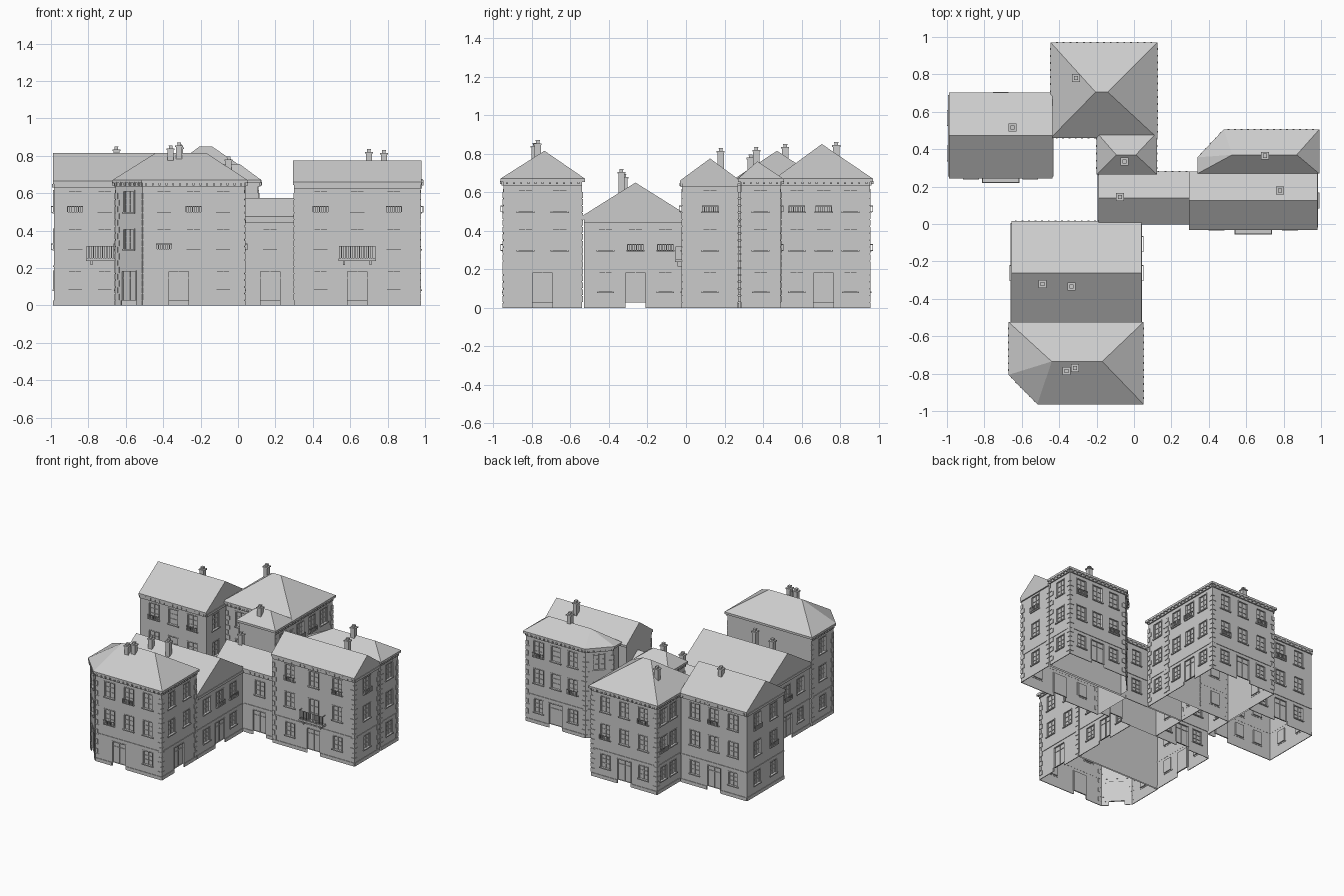
import bpy, bmesh, math
from mathutils import Vector

if "Cube" in bpy.data.objects:
    bpy.data.objects.remove(bpy.data.objects["Cube"])

FLOORS = [(0.085, 0.18, 0.072), (0.30, 0.405, 0.076), (0.50, 0.61, 0.076)]  # z0, z1, width
REC = 0.009


def finish(bm, name, fix=True):
    if fix:
        bmesh.ops.recalc_face_normals(bm, faces=bm.faces[:])
    me = bpy.data.meshes.new(name)
    bm.to_mesh(me)
    bm.free()
    ob = bpy.data.objects.new(name, me)
    bpy.context.collection.objects.link(ob)
    return ob


class Edge:
    """Local wall frame: u along the wall, v outward, z up."""
    def __init__(self, a, b):
        self.a = Vector((a[0], a[1], 0))
        d = Vector((b[0], b[1], 0)) - self.a
        self.len = d.length
        self.d = d.normalized()
        self.n = Vector((self.d.y, -self.d.x, 0))

    def p(self, u, v, z):
        return self.a + self.d * u + self.n * v + Vector((0, 0, z))

    def quad(self, bm, pts):
        bm.faces.new([bm.verts.new(self.p(*q)) for q in pts])

    def box(self, bm, u0, u1, v0, v1, z0, z1):
        vs = [bm.verts.new(self.p(u, v, z)) for z in (z0, z1)
              for u, v in ((u0, v0), (u1, v0), (u1, v1), (u0, v1))]
        for f in ((3, 2, 1, 0), (4, 5, 6, 7), (0, 1, 5, 4), (1, 2, 6, 5), (2, 3, 7, 6), (3, 0, 4, 7)):
            bm.faces.new([vs[i] for i in f])


def wall_panel(bm, e, h, holes):
    # wall face split into cells, with recessed panels in the openings
    us = sorted({0, e.len, *[q for o in holes for q in o[:2]]})
    zs = sorted({0, h, *[q for o in holes for q in o[2:4]]})
    for u0, u1 in zip(us, us[1:]):
        for z0, z1 in zip(zs, zs[1:]):
            u, z = (u0 + u1) / 2, (z0 + z1) / 2
            if any(o[0] < u < o[1] and (o[2] < z or o[4]) and z < o[3] for o in holes):
                continue
            e.quad(bm, [(u0, 0, z0), (u1, 0, z0), (u1, 0, z1), (u0, 0, z1)])
    for u0, u1, z0, z1, door in holes:
        c = [(u0, z0), (u1, z0), (u1, z1), (u0, z1)]
        e.quad(bm, [(u, -REC, z) for u, z in c])
        for (ua, za), (ub, zb) in zip(c, c[1:] + c[:1]):
            e.quad(bm, [(ua, 0, za), (ub, 0, zb), (ub, -REC, zb), (ua, -REC, za)])


def joinery(bm, e, u0, u1, z0, z1, door):
    # surround, glazing bars and sill (or door leaves)
    t, m = 0.006, (u0 + u1) / 2
    for s in ((u0 - t, u0, z0, z1 + t), (u1, u1 + t, z0, z1 + t), (u0, u1, z1, z1 + t)):
        e.box(bm, s[0], s[1], -0.002, 0.003, s[2], s[3])
    e.box(bm, m - 0.002, m + 0.002, -REC, -0.004, z0, z1)
    for k in ((0.78,) if door else (0.34, 0.67)):
        z = z0 + (z1 - z0) * k
        e.box(bm, u0, u1, -REC, -0.005, z - 0.0015, z + 0.0015)
    if not door:
        e.box(bm, u0 - 0.009, u1 + 0.009, -0.002, 0.008, z0 - 0.008, z0)
        for s in (u0, u1 - 0.004):
            e.box(bm, s, s + 0.004, -REC, -0.003, z0, z1)


def railing(bm, e, c, w, z0, z1, depth):
    # bars on the front and both sides
    a, b, t = c - w / 2, c + w / 2, 0.0035
    for z in (z0, z1 - t):
        e.box(bm, a, b, depth - t, depth, z, z + t)
        e.box(bm, a, a + t, 0, depth, z, z + t)
        e.box(bm, b - t, b, 0, depth, z, z + t)
    n = round(w / 0.0125)
    for i in range(n + 1):
        u = a + (w - t) * i / n
        e.box(bm, u, u + t, depth - t, depth, z0, z1)


def balcony(bm, e, c):
    e.box(bm, c - 0.1, c + 0.1, 0, 0.036, 0.238, 0.25)
    for u in (c - 0.075, c + 0.065):
        e.box(bm, u, u + 0.01, 0, 0.025, 0.215, 0.238)
    railing(bm, e, c, 0.195, 0.25, 0.318, 0.035)


def outset(poly, d):
    out, n = [], len(poly)
    for i in range(n):
        n1 = Edge(poly[i - 1], poly[i]).n
        n2 = Edge(poly[i], poly[(i + 1) % n]).n
        m = (n1 + n2) * (d / (1 + n1.dot(n2)))
        out.append((poly[i][0] + m.x, poly[i][1] + m.y))
    return out


def roof(name, poly, ridge, top, eave, hip):
    if hip:
        outer = outset(poly, 0.016)
    else:
        cx = sum(p[0] for p in poly) / 4
        cy = sum(p[1] for p in poly) / 4
        outer = [(x + math.copysign(0.005, x - cx), y + math.copysign(0.012, y - cy)) for x, y in poly]
        ridge = [(min(p[0] for p in outer), cy), (max(p[0] for p in outer), cy)]
    bm = bmesh.new()
    rings = [[bm.verts.new((x, y, z)) for x, y in pl]
             for pl, z in ((outer, eave), (outer, eave - 0.016), (poly, eave - 0.016))]
    peak = [bm.verts.new((x, y, top)) for x, y in ridge]
    mid = (ridge[0][0] + ridge[1][0]) / 2
    near = [peak[0] if x < mid else peak[1] for x, y in outer]
    n = len(poly)
    for i in range(n):
        j = (i + 1) % n
        f = [rings[0][i], rings[0][j], near[j]]
        bm.faces.new(f if near[i] is near[j] else f + [near[i]])
        for r, s in zip(rings, rings[1:]):
            bm.faces.new((s[i], s[j], r[j], r[i]))
    finish(bm, name + "_roof")


def building(name, poly, specs, top, eave, ridge=None, floors=3):
    # each spec: exposed range t0, t1, window count, door position, railed (floor, bay) pairs, balcony bay
    walls, det = bmesh.new(), bmesh.new()
    h, hip, n = eave - 0.016, ridge is not None, len(poly)
    for i, s in enumerate(specs):
        e = Edge(poly[i], poly[(i + 1) % n])
        holes = []
        if s:
            t0, t1, cnt, door, rails, balc = (list(s) + [None, (), None])[:6] if len(s) == 3 else s
            a, w = t0 * e.len, (t1 - t0) * e.len
            pos = lambda k: a + w / 2 + w * 0.87 * ((k + 0.5) / cnt - 0.5)
            if door is not None:
                c = pos(door)
                dw = min(0.052, w * 0.4)
                holes.append((c - dw, c + dw, 0.027, 0.18, True))
            for f, (z0, z1, ww) in enumerate(FLOORS[:floors]):
                for k in range(cnt):
                    c = pos(k)
                    if f == 0 and door is not None and abs(c - pos(door)) < 0.1:
                        continue
                    lo = 0.25 if f == 1 and balc == k else z0
                    holes.append((c - ww / 2, c + ww / 2, lo, z1, False))
                    if (f, k) in rails:
                        railing(det, e, c, 0.085, z0 - 0.004, z0 + 0.03, 0.016)
            if balc is not None:
                balcony(det, e, pos(balc))
            for o in holes:
                joinery(det, e, *o)
            # plinth, string course and cornice
            cuts = sorted([(o[0], o[1]) for o in holes if o[4]])
            u = a
            for p, q in cuts + [(a + w, 0)]:
                e.box(det, u, p - 0.006 if q else p, -0.001, 0.004, 0, 0.025)
                u = q + 0.006
            e.box(det, a, a + w, -0.001, 0.004, 0.205, 0.213)
            e.box(det, a, a + w, -0.001, 0.009, h - 0.018, h)
            # brackets under the eaves
            if hip or i % 2 == 0:
                m = max(2, round(w / 0.036))
                for k in range(m):
                    u = a + w * (k + 0.5) / m
                    e.box(det, u - 0.005, u + 0.005, 0, 0.018 if hip else 0.013, h - 0.012, h + 0.005)
            # corner stones
            if hip or name == "right_front_house":
                for k in range(int((h - 0.05) / 0.036)):
                    z, ln = 0.03 + k * 0.036, (0.03, 0.018)[k % 2]
                    if t0 == 0:
                        e.box(det, -0.004, ln, -0.001, 0.004, z, z + 0.03)
                    if t1 == 1:
                        e.box(det, e.len - ln, e.len + 0.004, -0.001, 0.004, z, z + 0.03)
        wall_panel(walls, e, h, holes)
    bmesh.ops.remove_doubles(walls, verts=walls.verts[:], dist=0.0002)
    finish(walls, name + "_walls", False)
    finish(det, name + "_trim")
    roof(name, poly, ridge, top, eave, hip)


def rect(x0, y0, x1, y1):
    return [(x0, y0), (x1, y0), (x1, y1), (x0, y1)]


# gabled houses (wall order: front, right, back, left)
building("back_left_house", rect(-0.985, 0.255, -0.44, 0.69),
         [(0, 1, 3, 2, {(2, 0), (2, 2)}, 1), (0, 0.5, 1), (0, 1, 3, 1, {(2, 1)}, None),
          (0, 1, 2, None, {(2, 0), (1, 1)}, None)], 0.815, 0.665)
building("link_house", rect(-0.185, 0.01, 0.30, 0.27),
         [(0.47, 1, 1, 0, (), None), None, (0, 0.39, 1), (0, 1, 1)], 0.575, 0.475, floors=2)
building("right_front_house", rect(0.30, -0.02, 0.975, 0.27),
         [(0, 1, 3, 1, {(2, 0), (2, 2)}, 1), (0, 1, 1, None, {(2, 0)}, None), None, None], 0.775, 0.66)
building("front_left_house", rect(-0.65, -0.53, 0.035, 0.005),
         [None, (0, 1, 3, 1, {(1, 1), (1, 2)}, None), (0.33, 1, 3, 1, (), None),
          (0, 1, 3, 1, {(1, 1)}, None)], 0.65, 0.475, floors=2)

# hipped houses, two of them with a cut corner
building("back_house", rect(-0.43, 0.475, 0.11, 0.955),
         [(0, 0.44, 1), (0, 1, 3, 1, {(2, 0), (2, 1)}, None), (0, 1, 3, 1, {(1, 0), (2, 2)}, None),
          (0, 0.55, 2, None, {(1, 0)}, None)], 0.85, 0.67, [(-0.205, 0.705), (-0.14, 0.705)])
building("small_back_house", rect(-0.185, 0.28, 0.108, 0.475),
         [None, (0, 1, 1), None, (0, 1, 1)], 0.755, 0.67, [(-0.095, 0.37), (0.01, 0.37)])
building("right_back_house", [(0.355, 0.285), (0.975, 0.285), (0.975, 0.49), (0.487, 0.49), (0.355, 0.35)],
         [None, (0, 1, 1), (0, 1, 3, 1, {(2, 0), (1, 2)}, None), (0, 1, 1), None],
         0.76, 0.67, [(0.525, 0.37), (0.87, 0.37)])
building("front_house", [(-0.51, -0.948), (0.035, -0.948), (0.035, -0.54), (-0.655, -0.54), (-0.655, -0.80)],
         [(0, 1, 3, 0.5, {(2, 1), (1, 0)}, None), (0, 1, 2, 0.5, (), None), None,
          (0, 1, 1), (0, 1, 1, 0, (), None)], 0.815, 0.67, [(-0.44, -0.735), (-0.17, -0.735)])

# chimneys: shaft, cap and pot
for i, (x, y, top) in enumerate([(-0.65, 0.515, 0.85), (-0.31, 0.78, 0.86), (-0.05, 0.335, 0.795),
                                 (-0.075, 0.145, 0.66), (0.78, 0.18, 0.83), (0.70, 0.365, 0.835),
                                 (-0.49, -0.32, 0.695), (-0.335, -0.335, 0.72),
                                 (-0.36, -0.785, 0.855), (-0.315, -0.77, 0.87)]):
    bm = bmesh.new()
    e = Edge((x, y), (x + 1, y))
    for r, z0, z1 in ((0.016, -0.14, -0.024), (0.021, -0.024, -0.016)):
        e.box(bm, -r, r, -r, r, top + z0, top + z1)
    e.box(bm, -0.009, 0.009, -0.009, 0.009, top - 0.016, top - 0.004)
    e.box(bm, -0.011, 0.011, -0.011, 0.011, top - 0.004, top)
    finish(bm, f"chimney_{i + 1}")
